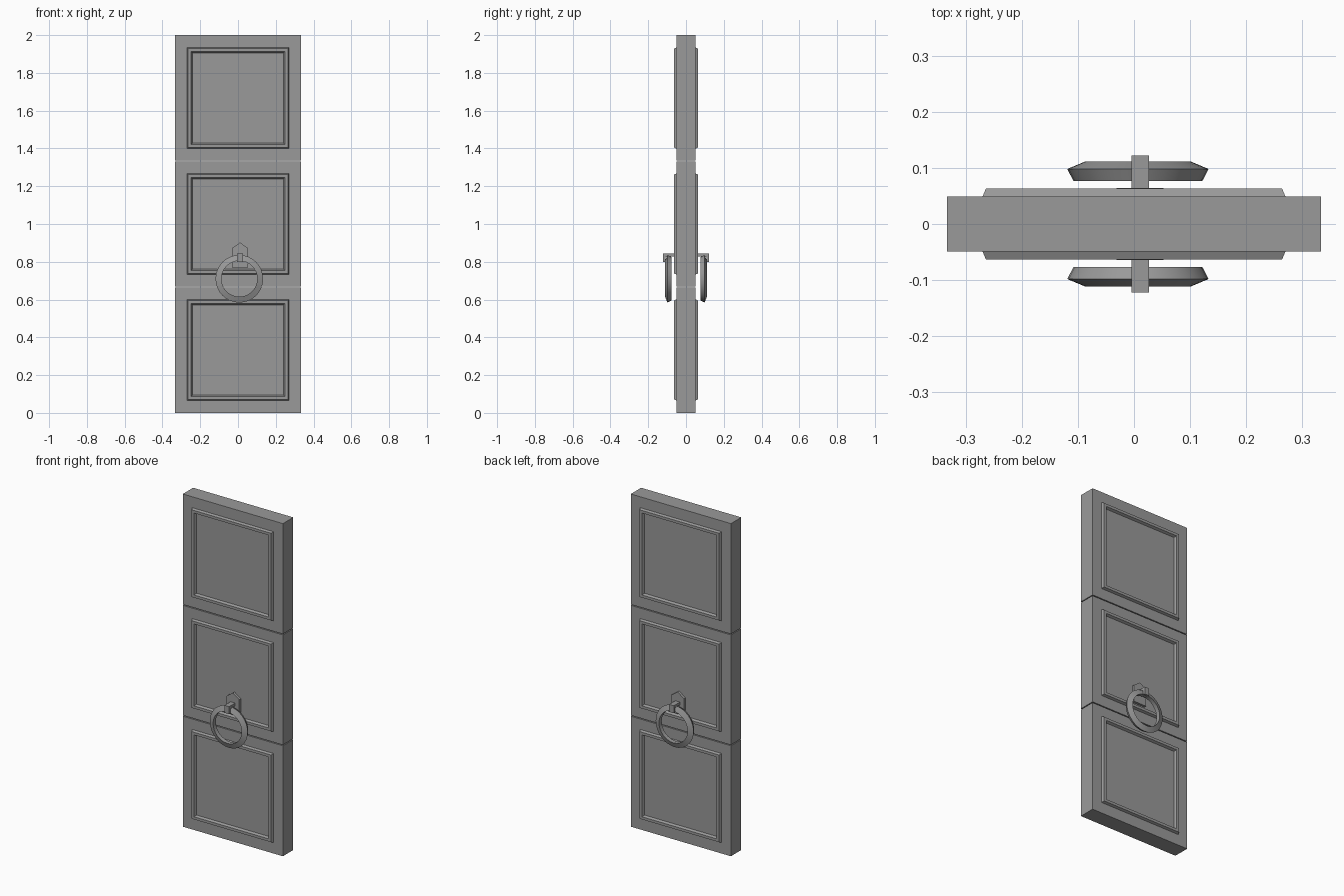
import bpy, bmesh, math
from mathutils import Vector

if "Cube" in bpy.data.objects:
    bpy.data.objects.remove(bpy.data.objects["Cube"])

W, D, H = 0.333, 0.049, 2 / 3     # half width, half depth, section height

# Dark grey finish
grey = bpy.data.materials.new("dark_grey")
grey.diffuse_color = (0.32, 0.32, 0.32, 1)
grey.use_nodes = True
grey.node_tree.nodes["Principled BSDF"].inputs["Base Color"].default_value = grey.diffuse_color


def make(name, bm, smooth=False):
    bmesh.ops.recalc_face_normals(bm, faces=bm.faces)
    me = bpy.data.meshes.new(name)
    bm.to_mesh(me)
    bm.free()
    me.materials.append(grey)
    ob = bpy.data.objects.new(name, me)
    bpy.context.collection.objects.link(ob)
    if smooth:
        bpy.ops.object.select_all(action='DESELECT')
        bpy.context.view_layer.objects.active = ob
        ob.select_set(True)
        bpy.ops.object.shade_smooth_by_angle(angle=math.radians(25))
    return ob


def loft(bm, loops, closed_rings=False):
    """Bridge successive closed loops of points, capping open ends."""
    rings = [[bm.verts.new(p) for p in loop] for loop in loops]
    pairs = list(zip(rings, rings[1:]))
    if closed_rings:
        pairs.append((rings[-1], rings[0]))
    for a, b in pairs:
        n = len(a)
        for i in range(n):
            j = (i + 1) % n
            bm.faces.new((a[i], a[j], b[j], b[i]))
    if not closed_rings:
        bm.faces.new(rings[0])
        bm.faces.new(rings[-1])


def rect(hx, hz, y, cz):
    return [Vector((sx * hx, y, cz + sz * hz))
            for sx, sz in ((-1, -1), (1, -1), (1, 1), (-1, 1))]


# Three door sections, each with a raised moulding on both faces
moulding = [(0.270, D), (0.264, 0.063), (0.248, 0.063), (0.241, D)]
gap = 0.0027
for k, name in enumerate(("lower", "middle", "upper")):
    z0 = k * H + (gap if k > 0 else 0)
    z1 = (k + 1) * H - (gap if k < 2 else 0)
    cz, hz = (z0 + z1) / 2, (z1 - z0) / 2
    bm = bmesh.new()
    # section outline steps into the moulding and the sunken field, per side
    front = [rect(W, hz, -D, cz)] + [rect(r, r - 0.002, -y, (k + .5) * H) for r, y in moulding]
    back = [[Vector((p.x, -p.y, p.z)) for p in l] for l in front]
    loft(bm, front[::-1] + back)
    make(f"{name}_door_section", bm)

# Door handles, mirrored front and back
CX = 0.011
for side, s in (("front", -1), ("back", 1)):
    # pointed back plate
    outline = [(-0.042, 0.77), (0.042, 0.77), (0.042, 0.872), (0, 0.902), (-0.042, 0.872)]
    bm = bmesh.new()
    loft(bm, [[(CX + x, s * y, z) for x, z in outline] for y in (D - 0.005, 0.064)])
    make(f"{side}_handle_plate", bm)

    # hook that holds the ring
    hook = [(0.060, 0.828), (0.109, 0.828), (0.109, 0.800), (0.122, 0.800),
            (0.122, 0.845), (0.060, 0.845)]
    bm = bmesh.new()
    loft(bm, [[(CX + x, s * y, z) for y, z in hook] for x in (-0.0155, 0.0155)])
    make(f"{side}_handle_hook", bm)

    # faceted pull ring
    section = [(0.126, 0.098), (0.095, 0.111), (0.095, 0.085), (0.115, 0.077)]
    bm = bmesh.new()
    n = 32
    loft(bm, [[(0.007 + r * math.cos(a), s * y, 0.710 + r * math.sin(a)) for r, y in section]
              for a in (2 * math.pi * i / n for i in range(n))], closed_rings=True)
    make(f"{side}_pull_ring", bm, smooth=True)
